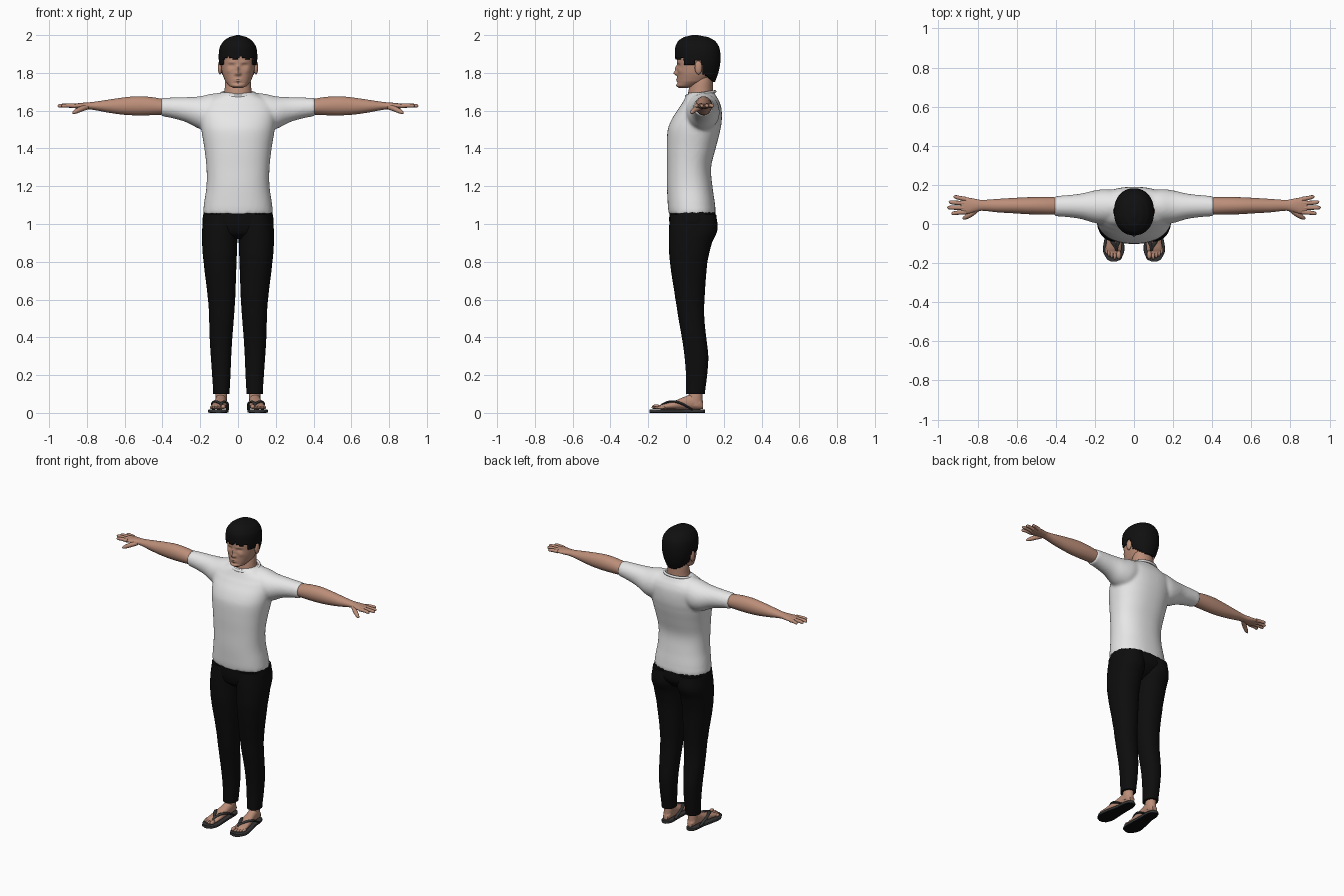
import bpy, bmesh, math
from mathutils import Vector


def material(name, r, g, b):
    m = bpy.data.materials.new(name)
    m.diffuse_color = (r, g, b, 1)
    return m


SKIN = material("skin", 0.50, 0.27, 0.19)
WHITE = material("white_cotton", 0.80, 0.80, 0.80)
BLACK = material("black_cloth", 0.004, 0.004, 0.004)
HAIR = material("black_hair", 0.005, 0.005, 0.005)
GREY = material("dark_grey_rubber", 0.035, 0.035, 0.037)


def bridge(bm, rings):
    """Join rings of points into a capped skin."""
    loops = [[bm.verts.new(p) for p in ring] for ring in rings]
    n = len(loops[0])
    for a, b in zip(loops, loops[1:]):
        for i in range(n):
            j = (i + 1) % n
            bm.faces.new((a[i], a[j], b[j], b[i]))
    bm.faces.new(loops[0][::-1])
    bm.faces.new(loops[-1])


def spline(keys, sub):
    """Smoothly interpolate rows of numbers."""
    out = []
    for i in range(len(keys) - 1):
        k0, k1 = keys[max(i - 1, 0)], keys[i]
        k2, k3 = keys[i + 1], keys[min(i + 2, len(keys) - 1)]
        for s in range(sub):
            t = s / sub
            row = []
            for a, b, c, d in zip(k0, k1, k2, k3):
                row.append(0.5 * (2 * b + (c - a) * t + (2 * a - 5 * b + 4 * c - d) * t * t
                                  + (3 * b - a - 3 * c + d) * t ** 3))
            # keep stations evenly spaced
            row[0] = k1[0] + (k2[0] - k1[0]) * t
            out.append(row)
    return out + [list(keys[-1])]


def loft(bm, keys, axis, n=32, sub=4, p=2.0, sign=1):
    """Keys are (station, a0, a1, b0, b1) along the axis x, y or z."""
    rings = []
    for s, a0, a1, b0, b1 in spline(keys, sub):
        ring = []
        for i in range(n):
            t = 2 * math.pi * i / n
            c, d = math.cos(t), math.sin(t)
            a = (a0 + a1) / 2 + (a1 - a0) / 2 * math.copysign(abs(c) ** (2 / p), c)
            b = (b0 + b1) / 2 + (b1 - b0) / 2 * math.copysign(abs(d) ** (2 / p), d)
            x, y, z = {"x": (s, a, b), "y": (a, s, b), "z": (a, b, s)}[axis]
            ring.append((sign * x, y, z))
        rings.append(ring)
    bridge(bm, rings)


def tube(bm, keys, n=12, sub=4, flat=1.0):
    """Round tube through (x, y, z, radius) points."""
    pts = spline([(i,) + tuple(k) for i, k in enumerate(keys)], sub)
    pos = [Vector(q[1:4]) for q in pts]
    rings = []
    for i, q in enumerate(pts):
        t = (pos[min(i + 1, len(pos) - 1)] - pos[max(i - 1, 0)]).normalized()
        side = t.cross(Vector((0, 0, 1))).normalized()
        up = side.cross(t)
        rings.append([pos[i] + q[4] * (side * math.cos(w) + up * flat * math.sin(w))
                      for w in (2 * math.pi * k / n for k in range(n))])
    bridge(bm, rings)


def ball(bm, centre, size):
    vs = bmesh.ops.create_uvsphere(bm, u_segments=16, v_segments=10, radius=1)["verts"]
    for v in vs:
        v.co = Vector(c + s * k for c, s, k in zip(centre, size, v.co))


def finish(name, bm, *mats, mirror=False):
    bmesh.ops.recalc_face_normals(bm, faces=bm.faces)
    me = bpy.data.meshes.new(name)
    bm.to_mesh(me)
    bm.free()
    for m in mats:
        me.materials.append(m)
    for f in me.polygons:
        f.use_smooth = True
    me.set_sharp_from_angle(angle=math.radians(50))
    ob = bpy.data.objects.new(name, me)
    bpy.context.collection.objects.link(ob)
    if mirror:
        ob.modifiers.new("mirror", "MIRROR")
    return ob


def sym(rows):
    """(z, half width, y0, y1) to a ring row centred on x."""
    return [(z, -w, w, a, b) for z, w, a, b in rows]


# T-shirt: torso and both sleeves fused together
bm = bmesh.new()
loft(bm, sym([(1.053, .184, -.092, .157), (1.09, .182, -.096, .155), (1.2, .167, -.101, .14),
              (1.3, .167, -.101, .133), (1.4, .178, -.102, .157), (1.5, .194, -.097, .182),
              (1.56, .2, -.073, .19), (1.62, .2, -.034, .187), (1.655, .175, -.012, .174),
              (1.68, .12, .0, .158), (1.697, .095, .018, .152)]), "z", 48, p=2.3)
for s in (1, -1):
    loft(bm, [(.05, .02, .165, 1.54, 1.695), (.14, .0, .178, 1.495, 1.69), (.2, .005, .172, 1.502, 1.676),
              (.27, .025, .156, 1.537, 1.672), (.34, .035, .148, 1.558, 1.67),
              (.407, .039, .143, 1.57, 1.668)], "x", sign=s)
shirt = finish("t_shirt", bm, WHITE)
m = shirt.modifiers.new("fuse", "REMESH")
m.mode, m.voxel_size, m.use_smooth_shade = "VOXEL", 0.009, True
m = shirt.modifiers.new("relax", "SMOOTH")
m.factor, m.iterations = 0.5, 6

# Ribbed collar around the neck
bm = bmesh.new()
ring = [2 * math.pi * i / 24 for i in range(25)]
tube(bm, [(.09 * math.cos(t), .078 + .075 * math.sin(t), 1.689 + .012 * math.sin(t), .008)
          for t in ring], 8, 2)
finish("collar", bm, WHITE)

# Trousers: hips and mirrored legs
bm = bmesh.new()
loft(bm, sym([(1.066, .182, -.088, .155), (1.0, .187, -.088, .158), (.95, .15, -.075, .12),
              (.92, .09, -.04, .07)]), "z", p=2.3)
finish("trouser_hips", bm, BLACK)
bm = bmesh.new()
loft(bm, [(1.05, .005, .18, -.085, .16), (.97, 0, .19, -.09, .167), (.9, .004, .19, -.09, .137),
          (.8, .008, .182, -.085, .113), (.6, .015, .159, -.056, .098), (.5, .022, .153, -.04, .097),
          (.4, .03, .15, -.022, .107), (.3, .036, .144, -.008, .118), (.2, .04, .137, 0, .112),
          (.1, .045, .131, 0, .1)], "z", p=2.2)
finish("trouser_leg", bm, BLACK, mirror=True)

# Bare arm with palm
bm = bmesh.new()
loft(bm, [(.37, .048, .136, 1.58, 1.658), (.46, .048, .138, 1.576, 1.672), (.54, .05, .137, 1.575, 1.676),
          (.62, .055, .133, 1.58, 1.668), (.7, .06, .128, 1.592, 1.656), (.78, .068, .123, 1.606, 1.645),
          (.82, .06, .13, 1.608, 1.642), (.86, .051, .136, 1.612, 1.638),
          (.885, .056, .134, 1.617, 1.635)], "x", 24)
finish("arm", bm, SKIN, mirror=True)

# Fingers and thumb
bm = bmesh.new()
for y0, x1, y1 in ((.061, .934, .054), (.083, .955, .084), (.106, .947, .112), (.127, .922, .139)):
    tube(bm, [(.86, y0, 1.625, .012), (x1 - .03, (y0 + y1) / 2, 1.627, .0105),
              (x1 - .008, y1, 1.625, .009), (x1, y1, 1.624, .003)], 10, 3)
tube(bm, [(.80, .078, 1.62, .014), (.835, .05, 1.607, .014), (.865, .032, 1.592, .01),
          (.876, .027, 1.586, .003)], 10, 3)
finish("fingers", bm, SKIN, mirror=True)

# Neck
bm = bmesh.new()
loft(bm, sym([(1.65, .082, .01, .148), (1.70, .072, .012, .143), (1.75, .068, .025, .142),
              (1.80, .06, .035, .14)]), "z")
finish("neck", bm, SKIN)

# Head, with facial relief pushed along the front
bm = bmesh.new()
loft(bm, sym([(1.719, .022, -.036, .01), (1.73, .046, -.046, .05), (1.755, .067, -.046, .115),
              (1.8, .084, -.046, .15), (1.85, .09, -.047, .165), (1.9, .091, -.048, .166),
              (1.95, .078, -.035, .15), (1.98, .045, 0, .11)]), "z", 96, 8, 2.25)
# bumps are (x, z, width, height, forward amount)
bumps = [(0, 1.798, .011, .011, .02), (0, 1.822, .008, .016, .012), (0, 1.767, .02, .004, .006),
         (0, 1.757, .017, .004, .006), (0, 1.732, .02, .009, .006), (0, 1.746, .03, .004, -.003)]
for s in (1, -1):
    bumps += [(s * .034, 1.838, .015, .008, -.011), (s * .034, 1.857, .022, .006, .004),
              (s * .013, 1.795, .006, .006, .006), (s * .034, 1.836, .009, .004, .005),
              (s * .05, 1.81, .014, .012, .004)]
for v in bm.verts:
    if v.co.y < .03:
        x, z = v.co.x, v.co.z
        v.co.y -= sum(a * math.exp(-((x - bx) / w) ** 2 - ((z - bz) / h) ** 2)
                      for bx, bz, w, h, a in bumps)
finish("head", bm, SKIN)

# Ears
bm = bmesh.new()
ball(bm, (.095, .066, 1.828), (.012, .02, .036))
finish("ear", bm, SKIN, mirror=True)


# Hair cap, trimmed along a hairline
def hairline(y, x):
    if y < -.01:
        return 1.877 + .006 * math.sin(x * 90)
    if y < .045:
        return 1.845
    if y < .085:
        return 1.862
    return 1.80 - (y - .085) * .7


bm = bmesh.new()
loft(bm, sym([(1.745, .066, .0, .153), (1.8, .088, -.042, .171), (1.85, .1, -.054, .181),
              (1.9, .102, -.058, .182), (1.94, .095, -.056, .174), (1.97, .075, -.04, .153),
              (1.99, .045, -.01, .115), (2.0, .01, .03, .065)]), "z", 96, 7, 2.15)
drop = [f for f in bm.faces if f.calc_center_median().z
        < hairline(f.calc_center_median().y, f.calc_center_median().x) or
        (len(f.verts) > 4 and f.calc_center_median().z < 1.8)]
bmesh.ops.delete(bm, geom=drop, context="FACES")
hair = finish("hair", bm, HAIR)
m = hair.modifiers.new("thickness", "SOLIDIFY")
m.thickness, m.offset = 0.015, -1

# Foot, ankle and toes
bm = bmesh.new()
loft(bm, [(-.15, .072, .135, .02, .036), (-.13, .064, .144, .019, .044), (-.06, .061, .136, .019, .064),
          (0, .062, .124, .019, .088), (.04, .06, .12, .019, .1), (.075, .064, .115, .019, .08),
          (.09, .072, .107, .022, .055)], "y", 24, p=2.2)
loft(bm, [(.04, .062, .118, .01, .09), (.08, .058, .12, .012, .088), (.13, .06, .118, .02, .088)], "z", 20)
for i, (x, y) in enumerate(((.078, -.158), (.098, -.16), (.114, -.153), (.128, -.144), (.14, -.132))):
    r = .0125 if i == 0 else .0085
    ball(bm, (x, y, .02 + r), (r, .022, r))
finish("foot", bm, SKIN, mirror=True)

# Sandal sole with black underside
bm = bmesh.new()
loft(bm, [(-.192, .088, .118, 0, .019), (-.182, .067, .138, 0, .019), (-.14, .05, .158, 0, .019),
          (-.08, .052, .152, 0, .019), (0, .055, .134, 0, .019), (.06, .055, .128, 0, .019),
          (.09, .065, .118, 0, .019), (.101, .08, .104, 0, .019)], "y", 32, p=6)
bm.normal_update()
bmesh.ops.recalc_face_normals(bm, faces=bm.faces)
for f in bm.faces:
    f.material_index = 1 if f.normal.z < -.7 else 0
finish("sandal_sole", bm, GREY, BLACK, mirror=True)

# Sandal straps running from the toe post to both sides
bm = bmesh.new()
for path in (((.09, -.145, .026), (.09, -.125, .046), (.076, -.08, .058), (.06, -.03, .05), (.056, .035, .016)),
             ((.09, -.145, .026), (.09, -.125, .046), (.115, -.08, .06), (.131, -.03, .052), (.129, .035, .016))):
    tube(bm, [q + (r,) for q, r in zip(path, (.005, .007, .011, .011, .008))], 10, 5, .6)
finish("sandal_straps", bm, GREY, mirror=True)
